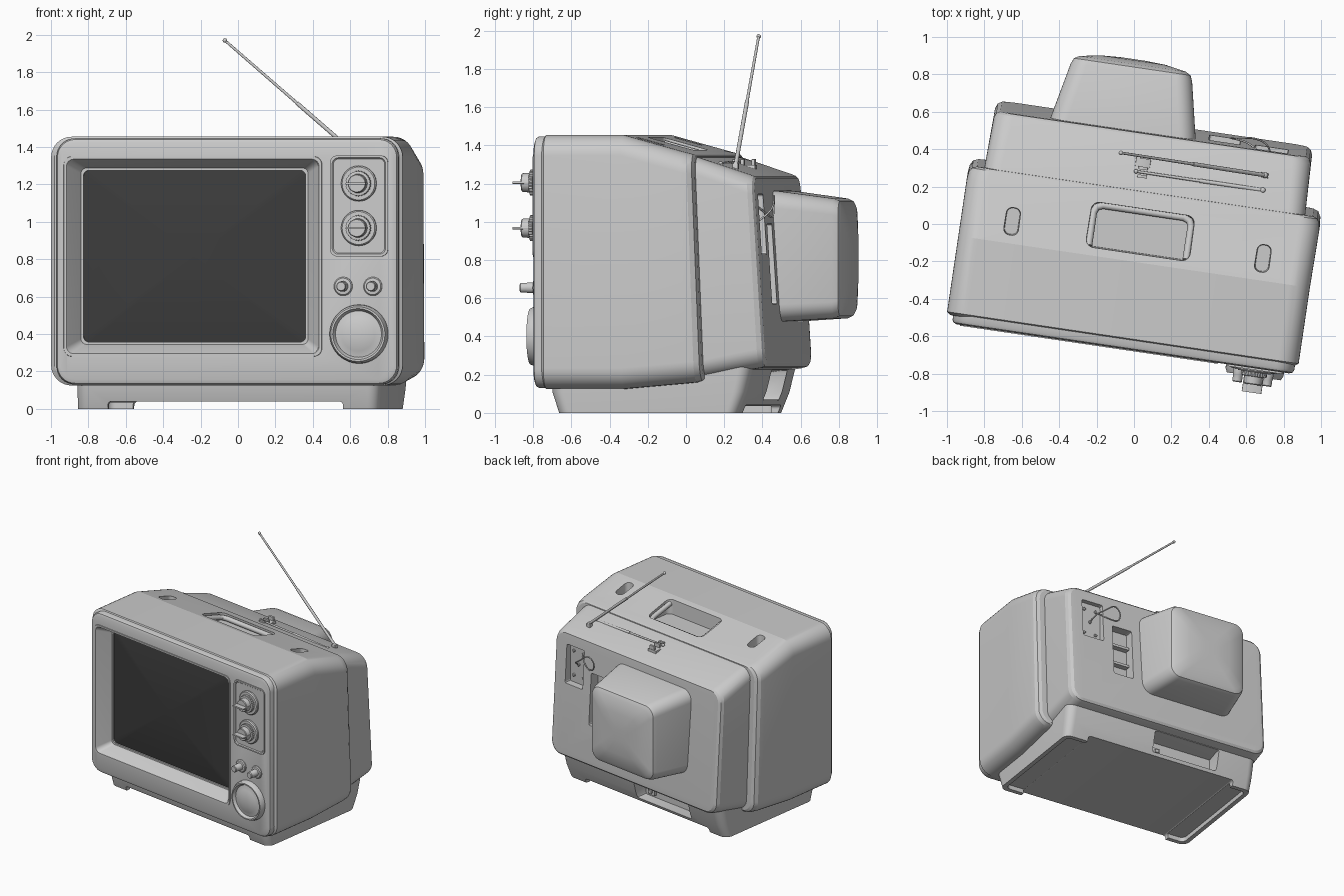
import bpy, bmesh, math
from mathutils import Vector

if "Cube" in bpy.data.objects:
    bpy.data.objects.remove(bpy.data.objects["Cube"])

TURN = math.radians(-8.4)      # the whole set is turned a little about z


def finish(name, bm, mat=None, angle=32):
    bmesh.ops.remove_doubles(bm, verts=bm.verts, dist=1e-5)
    bmesh.ops.recalc_face_normals(bm, faces=bm.faces)
    me = bpy.data.meshes.new(name)
    bm.to_mesh(me)
    bm.free()
    ob = bpy.data.objects.new(name, me)
    bpy.context.collection.objects.link(ob)
    ob.rotation_euler.z = TURN
    if mat:
        me.materials.append(mat)
    smooth(ob, angle)
    return ob


def smooth(ob, angle=32):
    bpy.ops.object.select_all(action='DESELECT')
    ob.select_set(True)
    bpy.context.view_layer.objects.active = ob
    bpy.ops.object.shade_smooth_by_angle(angle=math.radians(angle))


def loft(name, rings, axis='y', caps=True, n=8, mat=None, angle=32):
    """Skin rounded rectangles (t, a0, a1, b0, b1, radius, shear) along y or z."""
    bm = bmesh.new()
    loops = []
    for t, a0, a1, b0, b1, r, *s in rings:
        shear = s[0] if s else 0
        loop = []
        for q, (ca, cb) in enumerate([(a1-r, b1-r), (a0+r, b1-r), (a0+r, b0+r), (a1-r, b0+r)]):
            for i in range(n + 1):
                w = math.pi / 2 * (q + i / n)
                a, b = ca + r * math.cos(w), cb + r * math.sin(w)
                tt = t + shear * (b1 - b)
                loop.append(bm.verts.new((a, tt, b) if axis == 'y' else (a, b, tt)))
        loops.append(loop)
    m = len(loops[0])
    for p, q in zip(loops, loops[1:]):
        for i in range(m):
            bm.faces.new((p[i], p[(i+1) % m], q[(i+1) % m], q[i]))
    if caps:
        bm.faces.new(loops[0])
        bm.faces.new(loops[-1])
    return finish(name, bm, mat, angle)


def lathe(name, u, z, profile, n=40, knurl=0.0):
    """Turn a (radius, y) profile about a front-to-back axis."""
    bm = bmesh.new()
    loops = [[bm.verts.new((u + (r - knurl * (i % 2)) * math.cos(i * math.tau / n), v,
                            z + (r - knurl * (i % 2)) * math.sin(i * math.tau / n)))
              for i in range(n)] for r, v in profile]
    for p, q in zip(loops, loops[1:]):
        for i in range(n):
            bm.faces.new((p[i], p[(i+1) % n], q[(i+1) % n], q[i]))
    bm.faces.new(loops[0])
    bm.faces.new(loops[-1])
    return finish(name, bm)


def box(name, u0, u1, v0, v1, z0, z1, r=0.004):
    return loft(name, [(v0, u0, u1, z0, z1, r), (v1, u0, u1, z0, z1, r)], n=2)


def tube(name, pts, radius, radii=None, kind='POLY'):
    cu = bpy.data.curves.new(name, 'CURVE')
    cu.dimensions = '3D'
    cu.bevel_depth, cu.bevel_resolution, cu.use_fill_caps = radius, 3, True
    sp = cu.splines.new(kind)
    sp.points.add(len(pts) - 1)
    for i, p in enumerate(pts):
        sp.points[i].co = (*p, 1)
        sp.points[i].radius = radii[i] if radii else 1
    if kind == 'NURBS':
        sp.use_endpoint_u, sp.order_u = True, 3
    ob = bpy.data.objects.new(name, cu)
    bpy.context.collection.objects.link(ob)
    ob.rotation_euler.z = TURN
    bpy.ops.object.select_all(action='DESELECT')
    ob.select_set(True)
    bpy.context.view_layer.objects.active = ob
    bpy.ops.object.convert(target='MESH')
    smooth(bpy.context.view_layer.objects.active, 40)


def ball(name, p, r):
    bm = bmesh.new()
    bmesh.ops.create_uvsphere(bm, u_segments=12, v_segments=8, radius=r)
    bmesh.ops.translate(bm, verts=bm.verts, vec=Vector(p))
    finish(name, bm, angle=60)


def cut(targets, cutters, angle=32):
    for ob in targets:
        bpy.context.view_layer.objects.active = ob
        for c in cutters:
            md = ob.modifiers.new('cut', 'BOOLEAN')
            md.operation, md.object, md.solver = 'DIFFERENCE', c, 'EXACT'
            bpy.ops.object.modifier_apply(modifier=md.name)
        smooth(ob, angle)
    for c in cutters:
        bpy.data.objects.remove(c)


dark = bpy.data.materials.new('dark_glass')
dark.diffuse_color = (0.045, 0.045, 0.045, 1)
dark.use_nodes = True
dark.node_tree.nodes["Principled BSDF"].inputs["Base Color"].default_value = dark.diffuse_color

# Cabinet, front bezel and rear shell
cabinet = loft('cabinet', [
    (-.625, -.90, .96, .145, 1.435, .10), (-.61, -.92, .98, .125, 1.455, .11),
    (-.20, -.92, .98, .125, 1.455, .11), (.11, -.92, .985, .155, 1.369, .11, .025),
    (.145, -.915, .98, .16, 1.36, .11, .035), (.168, -.90, .965, .17, 1.353, .10, .04),
    (.178, -.875, .94, .18, 1.345, .095, .04), (.18, -.84, .90, .195, 1.33, .09, .04)])
bezel = loft('front_bezel', [
    (-.60, -.885, .962, .13, 1.447, .10), (-.648, -.885, .962, .13, 1.447, .10),
    (-.662, -.878, .955, .137, 1.44, .095), (-.669, -.86, .937, .155, 1.422, .08)])
shell = loft('rear_shell', [
    (.12, -.835, .898, .175, 1.35, .09), (.19, -.835, .898, .18, 1.336, .09),
    (.45, -.825, .888, .235, 1.25, .10, .06), (.474, -.815, .877, .243, 1.24, .095, .062),
    (.486, -.795, .857, .26, 1.228, .08, .064), (.489, -.77, .832, .285, 1.20, .06, .065)])

# Screen opening, sloped surround and bulged glass
cut([cabinet, bezel], [loft('screen_cutter', [
    (-.70, -.835, .545, .29, 1.34, .04), (-.54, -.785, .485, .325, 1.305, .04)])])
loft('screen_surround', [
    (-.66, -.845, .555, .278, 1.352, .045), (-.674, -.842, .552, .281, 1.349, .045),
    (-.674, -.828, .538, .295, 1.335, .04), (-.662, -.820, .530, .303, 1.327, .035),
    (-.565, -.765, .462, .345, 1.288, .03), (-.565, -.752, .449, .358, 1.275, .03),
    (-.542, -.752, .449, .358, 1.275, .03)], caps=False)
cu, cz, hu, hz = -.15, .817, .61, .467
loft('screen_glass', [(-.553 - .04 * (1 - f * f), cu - hu*f, cu + hu*f, cz - hz*f, cz + hz*f, .03*f)
                      for f in (1, .85, .7, .55, .4, .25, .1, .02)], mat=dark, angle=60)

# Control panel with two channel knobs
loft('control_panel', [
    (-.66, .597, .910, .815, 1.355, .04), (-.678, .597, .910, .815, 1.355, .04),
    (-.678, .609, .898, .827, 1.343, .034), (-.671, .615, .892, .833, 1.337, .03)])
for label, z in (('upper', 1.205), ('lower', .967)):
    lathe(label + '_knob_collar', .753, z, [(.095, -.66), (.095, -.682), (.088, -.69), (.05, -.69)], 48)
    lathe(label + '_knob_grip', .753, z, [(.07, -.68), (.068, -.712), (.058, -.714)], 56, .004)
    lathe(label + '_knob_cap', .753, z, [(.052, -.70), (.049, -.752), (.045, -.757), (.03, -.757)])
    box(label + '_knob_fin', .70, .806, -.80, -.70, z - .006, z + .006)

# Small dials and loudspeaker
for label, u in (('left', .668), ('right', .828)):
    lathe(label + '_dial', u, .655, [(.05, -.66), (.05, -.675), (.044, -.682), (.028, -.684),
                                     (.028, -.715), (.026, -.72), (.026, -.75), (.022, -.755)])
lathe('speaker_ring', .753, .40, [(.158, -.66), (.156, -.69), (.146, -.712), (.136, -.712),
                                  (.124, -.69), (.122, -.69), (.09, -.702), (.05, -.711),
                                  (.015, -.714)], 56)

# Base with hollow underside, arched front and rear, and a socket bay
base = loft('base', [
    (0, -.79, .84, -.555, .395, .06), (.11, -.79, .85, -.59, .44, .065),
    (.25, -.79, .855, -.60, .475, .07)], axis='z')
cut([base], [
    loft('under_cutter', [(-.1, -.755, .805, -.52, .36, .04), (.035, -.755, .805, -.52, .36, .04)], 'z'),
    loft('arch_cutter', [(-.9, -.62, .65, -.2, .04, .02), (.8, -.62, .65, -.2, .04, .02)]),
    box('bay_cutter', -.46, .10, .33, .6, .065, .225, .015)])
box('power_socket', -.01, .06, .32, .352, .085, .15)
box('power_socket_pins', .01, .04, .35, .372, .105, .13)

# Picture-tube cover at the back
loft('tube_cover', [
    (.44, -.535, .268, .473, 1.168, .09), (.52, -.52, .255, .477, 1.16, .09),
    (.80, -.46, .196, .495, 1.122, .085), (.83, -.447, .183, .508, 1.109, .08),
    (.846, -.42, .156, .535, 1.082, .07), (.866, -.31, .045, .64, .975, .06),
    (.872, -.2, -.065, .75, .865, .04)])

# Top recess with carrying handle, plus two small slots
cut([cabinet], [loft('handle_cutter', [(1.325, -.235, .315, -.15, .085, .04),
                                       (1.6, -.25, .33, -.165, .10, .05)], 'z')]
    + [loft('slot_cutter', [(1.36, u - .035, u + .035, -.15, -.01, .03),
                            (1.6, u - .05, u + .05, -.165, .005, .04)], 'z') for u in (-.646, .709)],
    angle=14)
smooth(shell, 14)


def top_z(v):
    return 1.452 - .28 * (v + .2)


tube('carry_handle', [(u, v, top_z(v) - .03) for u, v in (
    (-.224, -.148), (-.224, .03), (-.212, .06), (-.18, .074), (.26, .074),
    (.292, .06), (.304, .03), (.304, -.148))], .02)

# Rear recesses: aerial terminals and a vent bay
cut([shell], [box('terminal_cutter', .58, .76, .455, .7, .83, 1.145, .012),
              box('vent_cutter', .33, .50, .43, .7, .57, .99, .012)], angle=14)
for i, z in enumerate((.70, .85)):
    box('vent_bar_%d' % i, .335, .495, .42, .475, z - .01, z + .01)
for i, (u, z) in enumerate([(.62, 1.09), (.72, 1.09), (.67, .99), (.62, .89), (.72, .89)]):
    lathe('terminal_screw_%d' % i, u, z, [(.012, .44), (.012, .464), (.008, .468)], 12)
tube('aerial_wire', [(.67, .46, .99), (.66, .52, 1.03), (.58, .55, 1.08), (.50, .54, 1.15),
                     (.44, .53, 1.10), (.46, .53, 1.02), (.55, .52, 1.03), (.62, .47, 1.08)], .005, kind='NURBS')

# Twin telescopic aerial, one raised and one folded into its clip
for label, v, tip in (('raised', .36, (-.125, .366, 1.97)), ('folded', .279, (-.03, .28, 1.315))):
    p = Vector((.655, v, 1.30))
    t = Vector(tip)
    tube(label + '_aerial', [p, p.lerp(t, .5), p.lerp(t, .501), t], .011, [1, 1, .75, .65])
    ball(label + '_aerial_tip', t, .012)
    ball(label + '_aerial_pivot', p, .016)
    box(label + '_aerial_mount', .635, .672, v - .014, v + .014, 1.24, 1.305)
box('clip_base', -.04, .04, .25, .37, 1.24, 1.298)
for i, v in enumerate((.258, .302, .36)):
    box('clip_prong_%d' % i, -.02, .03, v - .008, v + .008, 1.28, 1.328)
